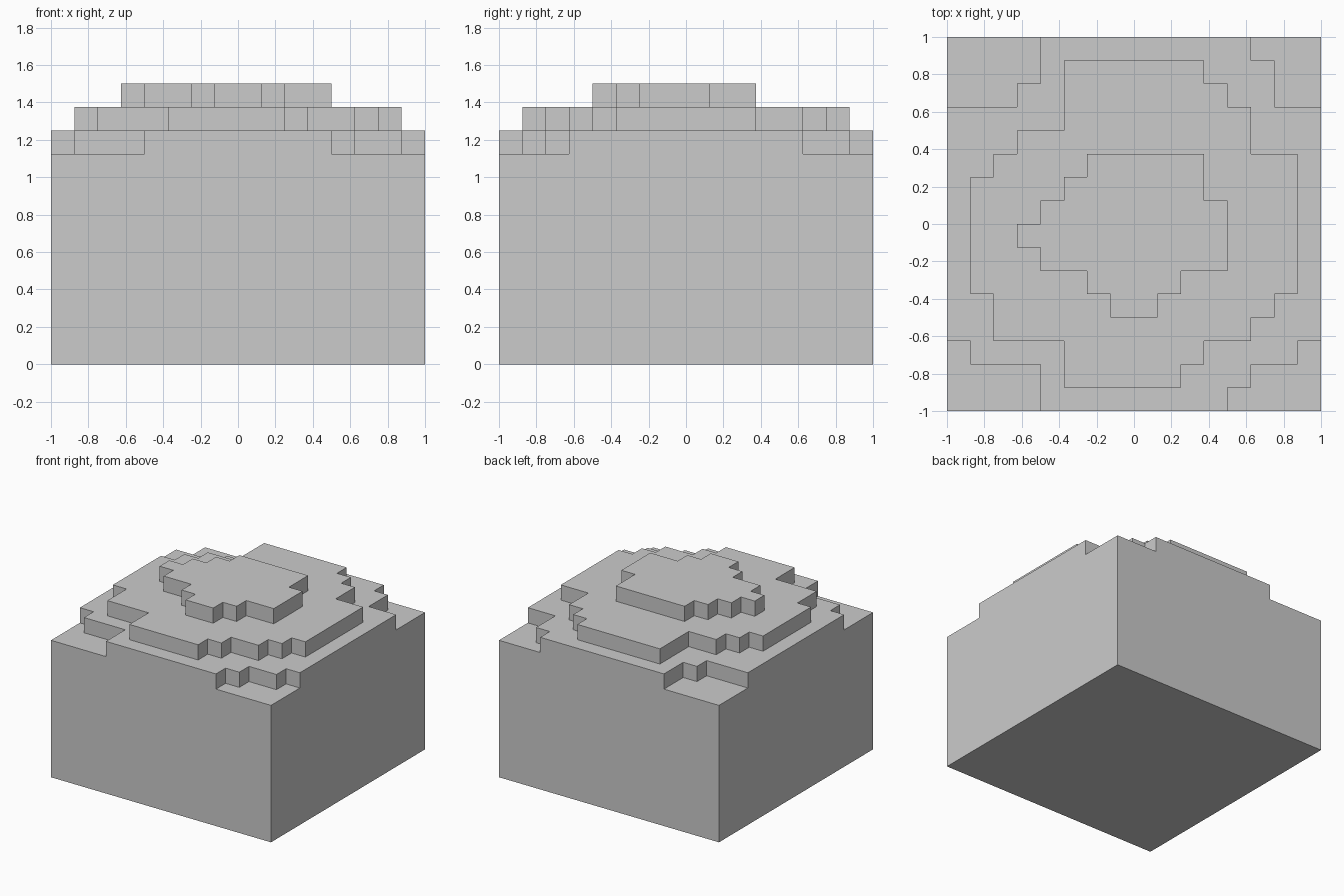
import bpy, bmesh

if "Cube" in bpy.data.objects:
    bpy.data.objects.remove(bpy.data.objects["Cube"])

N, S = 16, 0.125  # 16 x 16 grid of small cubes

# Filled column span of each terrace, row by row from the front: row -> (start, end)
terraces = [
    {0: (4, 12), 1: (4, 13), 2: (1, 15), **{j: (0, 16) for j in range(3, 13)},
     13: (3, 14), 14: (4, 14), 15: (4, 13)},
    {1: (5, 10), 2: (5, 11), 3: (2, 13), 4: (2, 14), **{j: (1, 15) for j in range(5, 10)},
     10: (2, 15), 11: (3, 13), 12: (5, 13), 13: (5, 12), 14: (5, 11)},
    {4: (7, 9), 5: (6, 10), 6: (4, 12), 7: (3, 12), 8: (4, 12), 9: (5, 11), 10: (6, 11)},
]


def height(i, j):
    """Column height in cubes; zero outside the block."""
    if not (0 <= i < N and 0 <= j < N):
        return 0
    return 9 + sum(t[j][0] <= i < t[j][1] for t in terraces if j in t)


bm = bmesh.new()


def quad(*pts):
    bm.faces.new([bm.verts.new(((x - N / 2) * S, (y - N / 2) * S, z * S)) for x, y, z in pts])


for i in range(N):
    for j in range(N):
        h = height(i, j)
        # Top and underside of the column
        quad((i, j, h), (i + 1, j, h), (i + 1, j + 1, h), (i, j + 1, h))
        quad((i, j, 0), (i, j + 1, 0), (i + 1, j + 1, 0), (i + 1, j, 0))
        # Walls wherever the neighbouring column is lower
        corners = [(i, j), (i + 1, j), (i + 1, j + 1), (i, j + 1)]
        for k, (dx, dy) in enumerate([(0, -1), (1, 0), (0, 1), (-1, 0)]):
            a, b = corners[k], corners[(k + 1) % 4]
            levels = [z for z in (0, 9, 10, 11, 12) if height(i + dx, j + dy) <= z <= h]
            for lo, hi in zip(levels, levels[1:]):
                quad((*a, lo), (*b, lo), (*b, hi), (*a, hi))

bmesh.ops.remove_doubles(bm, verts=bm.verts, dist=0.001)

# Terraced block
mesh = bpy.data.meshes.new("terraced_block")
bm.to_mesh(mesh)
bm.free()
bpy.context.collection.objects.link(bpy.data.objects.new("terraced_block", mesh))
